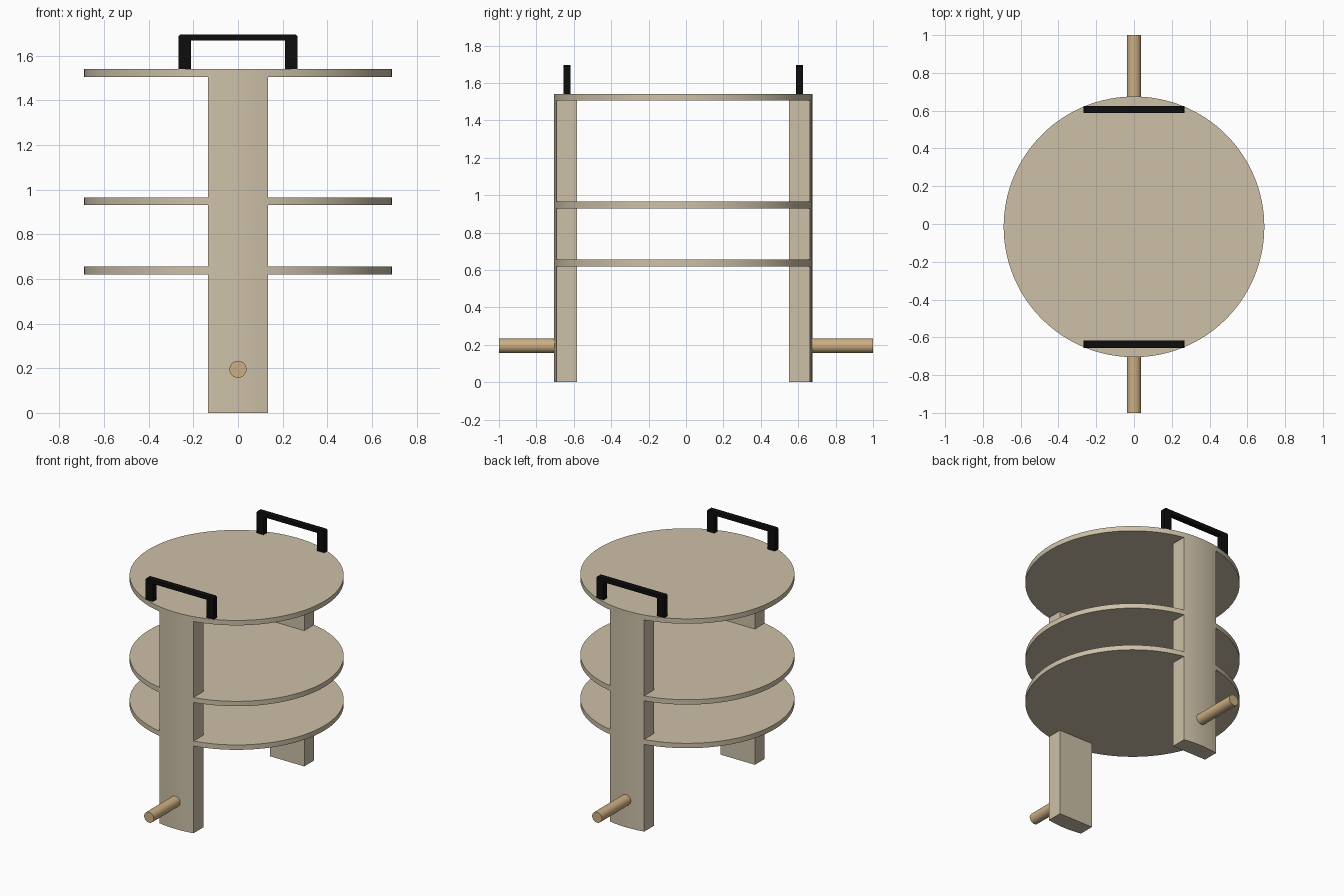
import bpy, bmesh, math
from mathutils import Matrix

CY = -0.015        # centre of the round shelves in y
R = 0.69           # shelf radius
SEG = 128          # shelf sides; the legs share these corners
LEG_STEPS = 4      # shelf sides on each half of a leg

old = bpy.data.objects.get("Cube")
if old:
    bpy.data.objects.remove(old, do_unlink=True)


def material(name, rgb, rough=0.7):
    m = bpy.data.materials.new(name)
    m.use_nodes = True
    m.diffuse_color = (*rgb, 1)
    node = m.node_tree.nodes["Principled BSDF"]
    node.inputs["Base Color"].default_value = (*rgb, 1)
    node.inputs["Roughness"].default_value = rough
    return m


board = material("pale plywood", (0.61, 0.53, 0.39))
dowel = material("warm wood", (0.61, 0.43, 0.23))
black = material("black", (0.004, 0.004, 0.004))


def prism(name, outline, direction, depth, mat):
    """Extrude a closed outline of 3D points along a direction."""
    bm = bmesh.new()
    face = bm.faces.new([bm.verts.new(p) for p in outline])
    out = bmesh.ops.extrude_face_region(bm, geom=[face])
    moved = [v for v in out["geom"] if isinstance(v, bmesh.types.BMVert)]
    bmesh.ops.translate(bm, verts=moved, vec=[c * depth for c in direction])
    bmesh.ops.recalc_face_normals(bm, faces=bm.faces)
    mesh = bpy.data.meshes.new(name)
    bm.to_mesh(mesh)
    bm.free()
    mesh.materials.append(mat)
    obj = bpy.data.objects.new(name, mesh)
    bpy.context.collection.objects.link(obj)
    bpy.ops.object.select_all(action="DESELECT")
    obj.select_set(True)
    bpy.context.view_layer.objects.active = obj
    bpy.ops.object.shade_smooth_by_angle(angle=math.radians(30))
    return obj


def rim(i, z):
    a = 2 * math.pi * i / SEG
    return (R * math.sin(a), CY - R * math.cos(a), z)


# Round shelves
for name, z in (("lower_shelf", 0.62), ("middle_shelf", 0.93), ("top_shelf", 1.505)):
    prism(name, [rim(i, z) for i in range(SEG)], (0, 0, 1), 0.035, board)

half = rim(LEG_STEPS, 0)[0]
for side, turn in (("front", 0), ("back", math.pi)):
    spin = Matrix.Translation((0, CY, 0)) @ Matrix.Rotation(turn, 4, "Z") \
        @ Matrix.Translation((0, -CY, 0))

    # Upright leg: curved outside flush with the shelves, flat inside
    inner = CY - 0.567
    arc = [rim(i, 0) for i in range(-LEG_STEPS, LEG_STEPS + 1)]
    leg = prism(side + "_leg", arc + [(half, inner, 0), (-half, inner, 0)],
                (0, 0, 1), 1.505, board)

    # Dowel peg through the leg
    tip = -1 if side == "front" else 2 * CY - 1
    ring = [(0.038 * math.cos(a), tip, 0.195 + 0.038 * math.sin(a))
            for a in (2 * math.pi * i / 48 for i in range(48))]
    peg = prism(side + "_peg", ring, (0, 1, 0), inner - 0.005 - tip, dowel)

    # Bridge handle with slightly clipped top corners
    right = [(0.21, 1.667), (0.21, 1.54), (0.267, 1.54),
             (0.267, 1.687), (0.259, 1.695)]
    left = [(-x, z) for x, z in reversed(right)]
    handle = prism(side + "_handle", [(x, CY - 0.641, z) for x, z in right + left],
                   (0, 1, 0), 0.039, black)

    for obj in (leg, peg, handle):
        obj.data.transform(spin)
